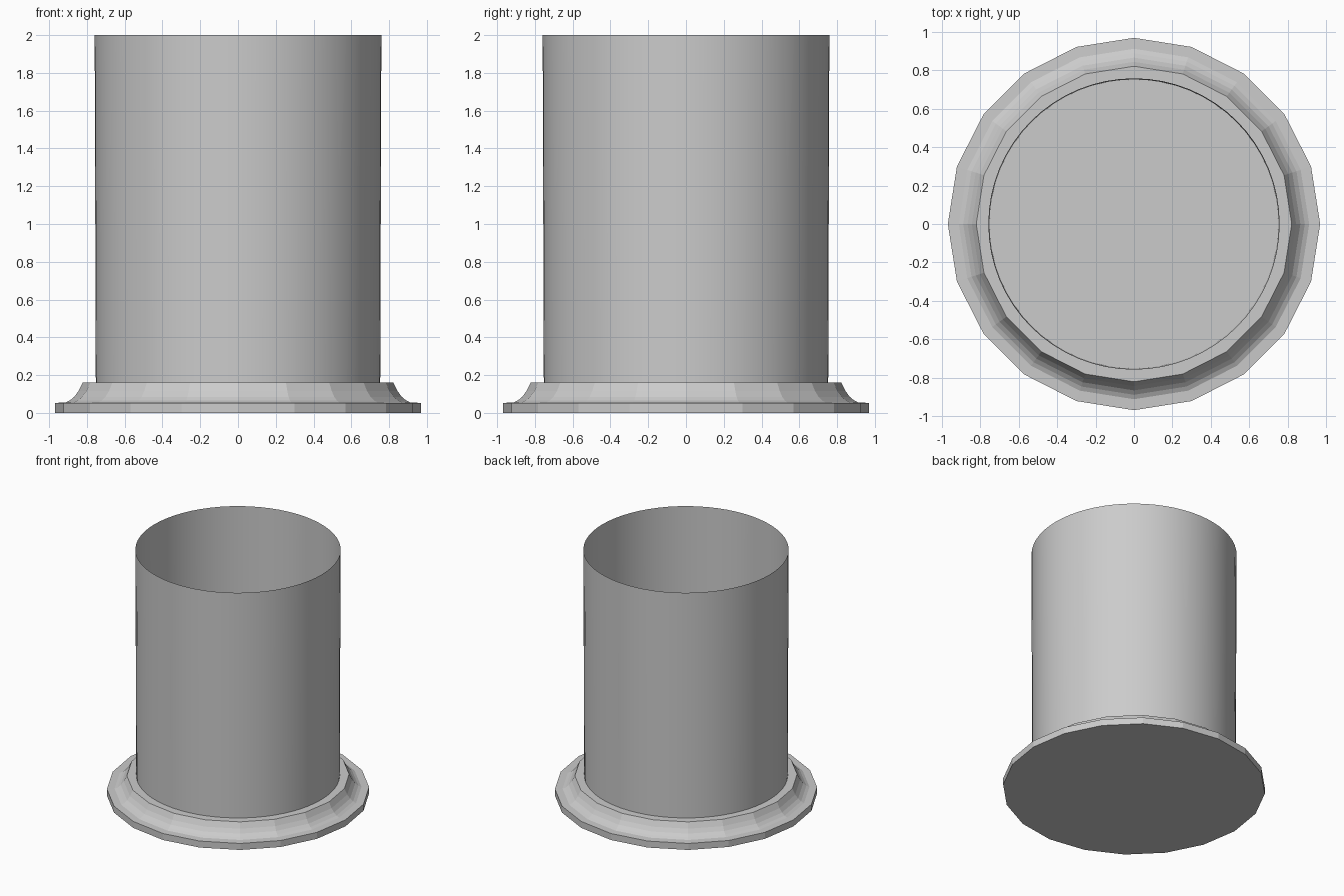
import bpy, bmesh
from math import cos, sin, tau

if "Cube" in bpy.data.objects:
    bpy.data.objects.remove(bpy.data.objects["Cube"])


def lathe(name, profile, sides, cap_bottom=False, cap_top=False):
    """Revolve (radius, height) points around z."""
    bm = bmesh.new()
    rings = [[bm.verts.new((r * cos(tau * i / sides), r * sin(tau * i / sides), z))
              for i in range(sides)] for r, z in profile]
    for low, high in zip(rings, rings[1:]):
        for i in range(sides):
            j = (i + 1) % sides
            bm.faces.new((low[i], low[j], high[j], high[i]))
    if cap_bottom:
        bm.faces.new(rings[0][::-1])
    if cap_top:
        bm.faces.new(rings[-1])
    mesh = bpy.data.meshes.new(name)
    bm.to_mesh(mesh)
    bm.free()
    obj = bpy.data.objects.new(name, mesh)
    bpy.context.collection.objects.link(obj)
    return obj


# Low-poly plinth: square-edged foot with a concave cove above it
base_profile = [(0.97, 0), (0.97, 0.053), (0.913, 0.055), (0.89, 0.066),
                (0.867, 0.085), (0.845, 0.115), (0.822, 0.16)]
lathe("base", base_profile, 20, cap_bottom=True, cap_top=True)

# Thin open shaft, widening very slightly towards the top
shaft = lathe("shaft", [(0.753, 0.16), (0.759, 2.0)], 64)
for face in shaft.data.polygons:
    face.use_smooth = True
